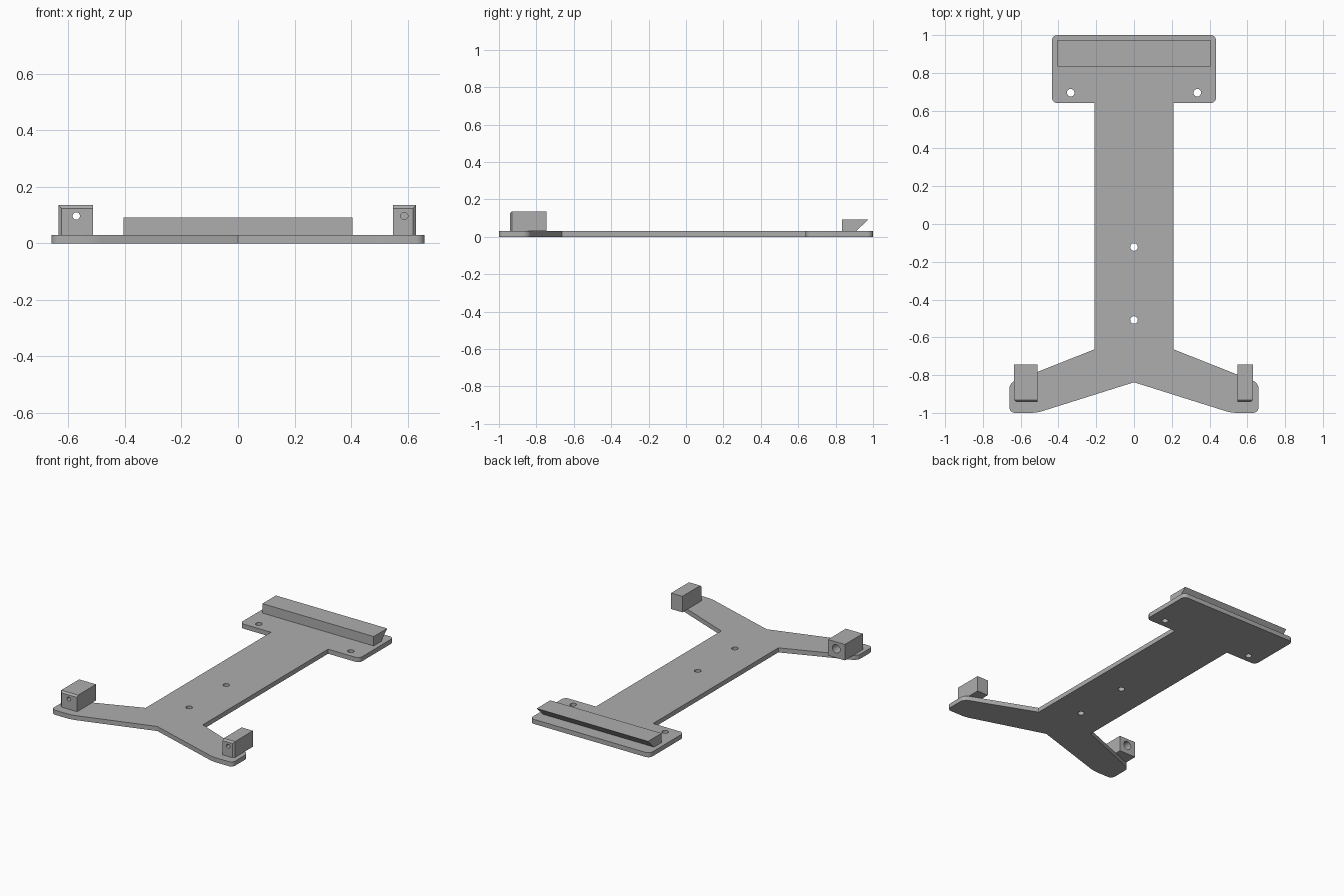
import bpy, bmesh
from mathutils import Vector, Matrix

cube = bpy.data.objects.get("Cube")
if cube:
    bpy.data.objects.remove(cube, do_unlink=True)

grey = bpy.data.materials.new("plain grey")
grey.use_nodes = True
grey.diffuse_color = (0.42, 0.42, 0.42, 1)
grey.node_tree.nodes["Principled BSDF"].inputs["Base Color"].default_value = grey.diffuse_color

THICK, TOP = 0.03, 0.135


def add_object(name, bm):
    bmesh.ops.recalc_face_normals(bm, faces=bm.faces[:])
    mesh = bpy.data.meshes.new(name)
    bm.to_mesh(mesh)
    bm.free()
    mesh.materials.append(grey)
    obj = bpy.data.objects.new(name, mesh)
    bpy.context.collection.objects.link(obj)
    return obj


def prism(points, offset):
    """Extrude a closed 3D outline along an offset vector."""
    bm = bmesh.new()
    face = bm.faces.new([bm.verts.new(p) for p in points])
    new = bmesh.ops.extrude_face_region(bm, geom=[face])["geom"]
    moved = [v for v in new if isinstance(v, bmesh.types.BMVert)]
    bmesh.ops.translate(bm, vec=Vector(offset), verts=moved)
    return bm


def drill(obj, start, end, radius):
    """Cut a round hole between two points and remove the cutter."""
    a, b = Vector(start), Vector(end)
    turn = (b - a).to_track_quat('Z', 'Y').to_matrix().to_4x4()
    bm = bmesh.new()
    bmesh.ops.create_cone(bm, cap_ends=True, segments=32, radius1=radius, radius2=radius,
                          depth=(b - a).length, matrix=Matrix.Translation((a + b) / 2) @ turn)
    cutter = add_object("hole_cutter", bm)
    cutter.hide_render = True
    mod = obj.modifiers.new("hole", 'BOOLEAN')
    mod.operation, mod.solver, mod.object = 'DIFFERENCE', 'EXACT', cutter
    graph = bpy.context.evaluated_depsgraph_get()
    mesh = bpy.data.meshes.new_from_object(obj.evaluated_get(graph))
    obj.modifiers.clear()
    obj.data = mesh
    bpy.data.objects.remove(cutter, do_unlink=True)


# Base plate: half outline mirrored, outer corners rounded
half = [(0.515, -1), (0.66, -1), (0.66, -0.842), (0.208, -0.663),
        (0.208, 0.64), (0.435, 0.64), (0.435, 1)]
outline = [(0, -0.838)] + half + [(-x, y) for x, y in reversed(half)]
bm = prism([(x, y, 0) for x, y in outline], (0, 0, THICK))
corners = [e for e in bm.edges
           if abs(e.verts[0].co.z - e.verts[1].co.z) > 0.01 and abs(e.verts[0].co.x) > 0.4]
bmesh.ops.bevel(bm, geom=corners, offset=0.03, segments=6, profile=0.5, affect='EDGES')
plate = add_object("base_plate", bm)
for x, y in [(-0.335, 0.695), (0.335, 0.695), (0, -0.122), (0, -0.508)]:
    drill(plate, (x, y, -0.1), (x, y, 0.1), 0.02)

# Rear rail with an undercut back
profile = [(0.833, THICK), (0.91, THICK), (0.973, 0.092), (0.833, 0.092)]
add_object("rear_rail", prism([(-0.405, y, z) for y, z in profile], (0.81, 0, 0)))


# Arm blocks: chamfered front top and outer front edges
def arm_block(name, x0, x1, outer):
    front, back = -0.942, -0.745
    bm = prism([(x0, front, THICK), (x1, front, THICK), (x1, back, THICK), (x0, back, THICK)],
               (0, 0, TOP - THICK))
    edges = []
    for e in bm.edges:
        a, b = (v.co for v in e.verts)
        if max(a.y, b.y) < front + 0.001:
            on_top = min(a.z, b.z) > TOP - 0.001
            on_side = abs(a.x - outer) < 0.001 and abs(b.x - outer) < 0.001
            if on_top or on_side:
                edges.append(e)
    bmesh.ops.bevel(bm, geom=edges, offset=0.011, segments=1, affect='EDGES')
    return add_object(name, bm)


right_block = arm_block("right_block", -0.635, -0.512, -0.635)
drill(right_block, (-0.572, -1, 0.097), (-0.572, -0.7, 0.097), 0.013)
drill(right_block, (-0.572, -0.9, 0.09), (-0.572, -0.7, 0.09), 0.028)

left_block = arm_block("left_block", 0.548, 0.63, 0.63)
drill(left_block, (0.588, -1, 0.097), (0.588, -0.84, 0.097), 0.013)

# Smooth round surfaces while keeping hard edges
for obj in bpy.context.view_layer.objects:
    obj.select_set(obj.type == 'MESH' and grey.name in obj.data.materials)
bpy.context.view_layer.objects.active = plate
bpy.ops.object.shade_smooth_by_angle(angle=0.52)
